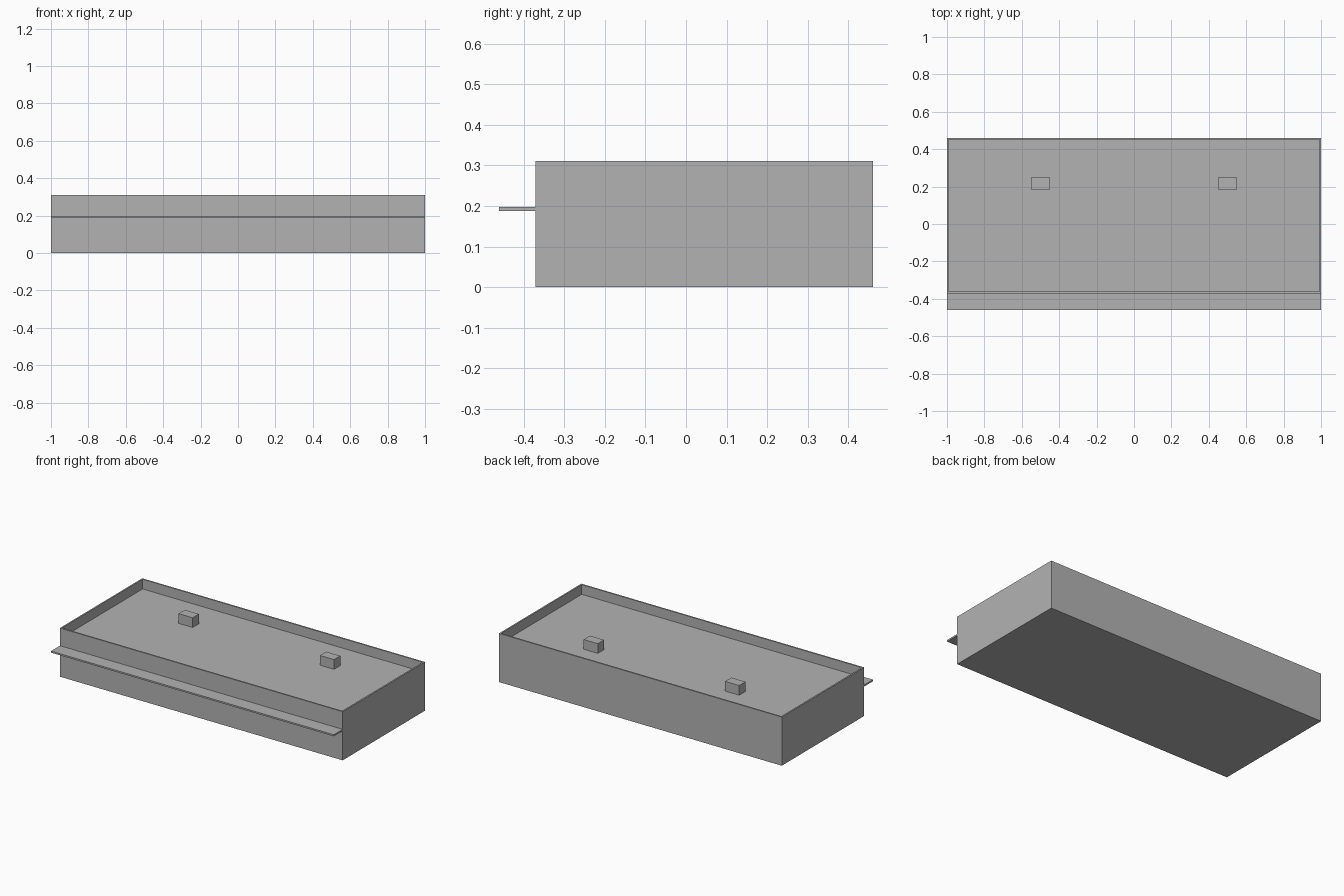
import bpy
import bmesh

# Remove the default object
cube = bpy.data.objects.get("Cube")
if cube:
    bpy.data.objects.remove(cube, do_unlink=True)

# Single plain grey
grey = bpy.data.materials.new("plain_grey")
grey.use_nodes = True
colour = (0.45, 0.45, 0.45, 1)
grey.diffuse_color = colour
grey.node_tree.nodes["Principled BSDF"].inputs["Base Color"].default_value = colour


def box(name, x, y, z, recess=None):
    """Box from (min, max) ranges; recess = (rim width, depth) sinks its top."""
    bm = bmesh.new()
    bmesh.ops.create_cube(bm, size=1)
    for v in bm.verts:
        v.co = [lo + (c + 0.5) * (hi - lo) for c, (lo, hi) in zip(v.co, (x, y, z))]
    if recess:
        rim, depth = recess
        top = max(bm.faces, key=lambda f: f.calc_center_median().z)
        bmesh.ops.inset_region(bm, faces=[top], thickness=rim)
        wall = bmesh.ops.extrude_discrete_faces(bm, faces=[top])
        bmesh.ops.translate(bm, verts=wall["faces"][0].verts, vec=(0, 0, -depth))
    bmesh.ops.recalc_face_normals(bm, faces=bm.faces)
    mesh = bpy.data.meshes.new(name)
    bm.to_mesh(mesh)
    bm.free()
    mesh.materials.append(grey)
    obj = bpy.data.objects.new(name, mesh)
    bpy.context.collection.objects.link(obj)
    return obj


# Building block with a parapet around the sunken roof
box("building_with_parapet", (-1, 1), (-0.371, 0.461), (0, 0.311), (0.0135, 0.062))

# Thin awning along the front wall
box("front_awning", (-1, 1), (-0.461, -0.371), (0.188, 0.198))

# Two roof units standing on the sunken roof
for side, cx in (("right", -0.5), ("left", 0.5)):
    box(f"roof_unit_{side}", (cx - 0.05, cx + 0.05), (0.185, 0.248), (0.249, 0.311))
